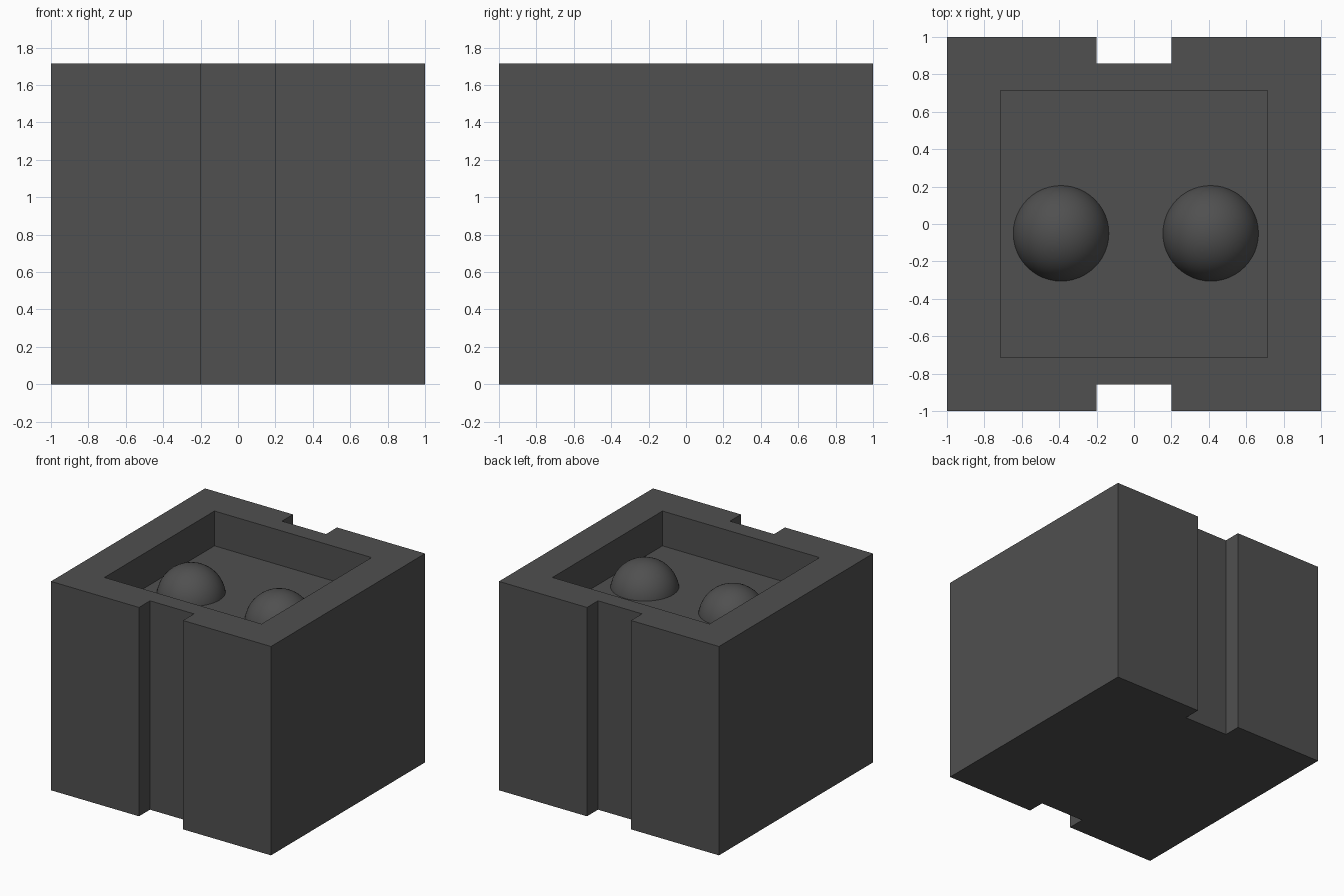
import bpy
import bmesh

cube = bpy.data.objects.get("Cube")
if cube:
    bpy.data.objects.remove(cube, do_unlink=True)

HEIGHT = 1.716          # top of the block
FLOOR = 1.43            # floor of the recess
RECESS = 0.714          # half width of the recess
SLOT_X, SLOT_Y = 0.2, 0.857

# Single dark grey material
grey = bpy.data.materials.new("dark grey")
grey.use_nodes = True
colour = (0.08, 0.08, 0.08, 1.0)
grey.diffuse_color = colour
bsdf = next(n for n in grey.node_tree.nodes if n.type == 'BSDF_PRINCIPLED')
bsdf.inputs["Base Color"].default_value = colour


def prism(name, outline, z0, z1):
    """Extrude a flat outline from z0 up to z1."""
    bm = bmesh.new()
    base = bm.faces.new([bm.verts.new((x, y, z0)) for x, y in outline])
    top = bmesh.ops.extrude_face_region(bm, geom=[base], use_keep_orig=True)
    verts = [g for g in top["geom"] if isinstance(g, bmesh.types.BMVert)]
    bmesh.ops.translate(bm, verts=verts, vec=(0, 0, z1 - z0))
    bmesh.ops.recalc_face_normals(bm, faces=bm.faces)
    mesh = bpy.data.meshes.new(name)
    bm.to_mesh(mesh)
    bm.free()
    mesh.materials.append(grey)
    obj = bpy.data.objects.new(name, mesh)
    bpy.context.collection.objects.link(obj)
    return obj


# Block with a vertical slot in the front and the back
half = [(-1, -1), (-SLOT_X, -1), (-SLOT_X, -SLOT_Y),
        (SLOT_X, -SLOT_Y), (SLOT_X, -1), (1, -1)]
block = prism("block", half + [(-x, -y) for x, y in half], 0, HEIGHT)

# Square recess cut into the top
r = RECESS
cutter = prism("recess_cutter", [(-r, -r), (r, -r), (r, r), (-r, r)], FLOOR, HEIGHT + 0.2)
cutter.hide_render = True
cut = block.modifiers.new("recess", 'BOOLEAN')
cut.operation = 'DIFFERENCE'
cut.solver = 'EXACT'
cut.object = cutter
bpy.context.view_layer.objects.active = block
bpy.ops.object.modifier_apply(modifier=cut.name)
bpy.data.objects.remove(cutter, do_unlink=True)

# Two smooth balls half sunk into the recess floor
for name, x in (("right_ball", -0.39), ("left_ball", 0.41)):
    bpy.ops.mesh.primitive_uv_sphere_add(segments=48, ring_count=24, radius=0.259,
                                         location=(x, -0.05, 1.39))
    ball = bpy.context.object
    ball.name = name
    ball.data.materials.append(grey)
    bpy.ops.object.shade_smooth()
